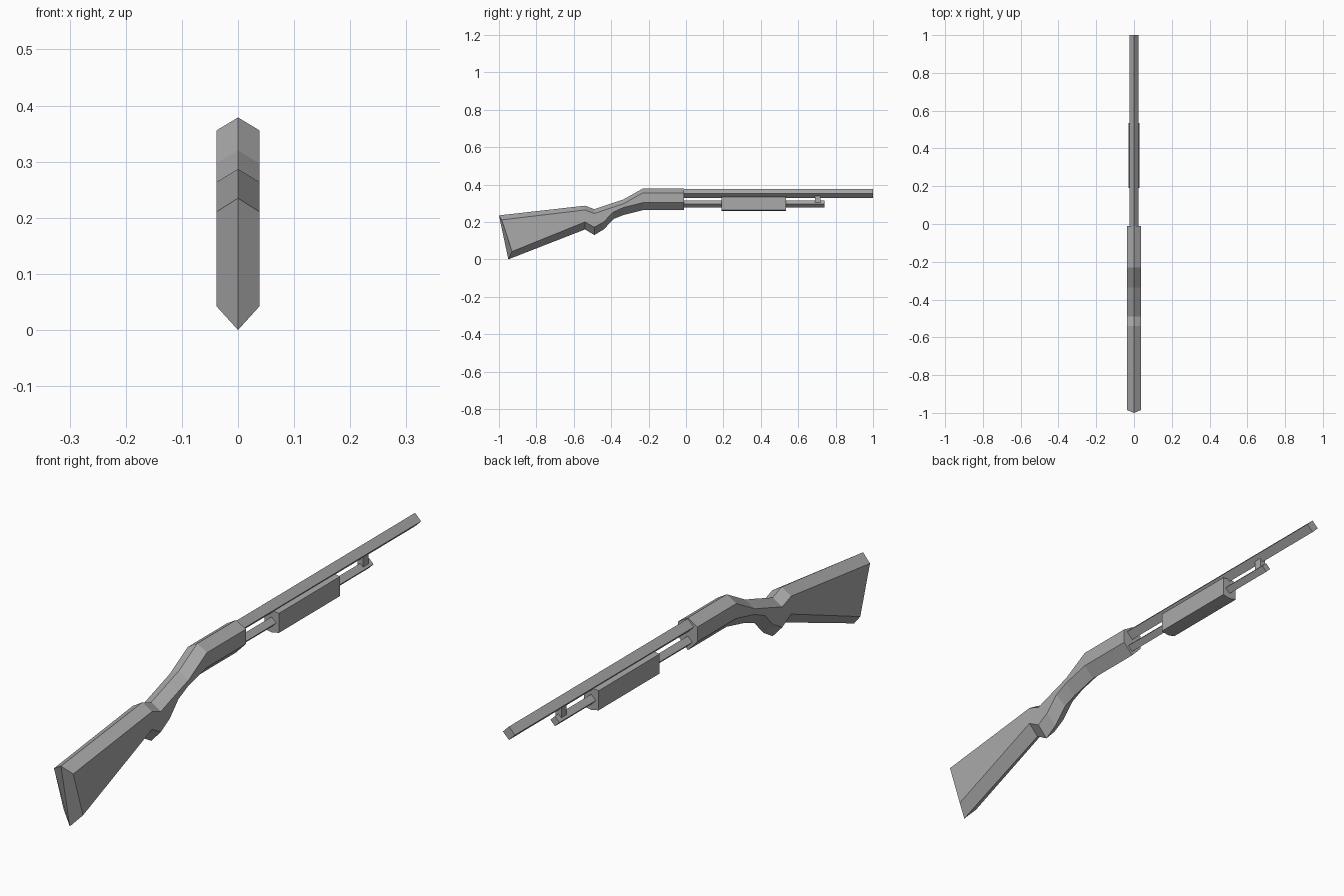
import bpy, bmesh

if "Cube" in bpy.data.objects:
    bpy.data.objects.remove(bpy.data.objects["Cube"])

grey = bpy.data.materials.new("mid grey")
grey.diffuse_color = (0.4, 0.4, 0.4, 1)
grey.use_nodes = True
grey.node_tree.nodes["Principled BSDF"].inputs["Base Color"].default_value = grey.diffuse_color


def loft(name, rings):
    """Skin a list of equal-length rings and close both ends."""
    bm = bmesh.new()
    loops = [[bm.verts.new(p) for p in ring] for ring in rings]
    n = len(loops[0])
    for a, b in zip(loops, loops[1:]):
        for i in range(n):
            j = (i + 1) % n
            bm.faces.new((a[i], a[j], b[j], b[i]))
    for end in (loops[0], loops[-1]):
        if n == 6:      # split six-sided ends along the centre line
            bm.faces.new((end[0], end[1], end[2], end[3]))
            bm.faces.new((end[3], end[4], end[5], end[0]))
        else:
            bm.faces.new(end)
    bmesh.ops.recalc_face_normals(bm, faces=bm.faces)
    mesh = bpy.data.meshes.new(name)
    bm.to_mesh(mesh)
    bm.free()
    mesh.materials.append(grey)
    obj = bpy.data.objects.new(name, mesh)
    bpy.context.collection.objects.link(obj)


def prism(name, section, y0, y1):
    """Extrude an x-z section along y."""
    loft(name, [[(x, y, z) for x, z in section] for y in (y0, y1)])


def hexagon(w, top, top_side, low_side, low):
    return [(0, top), (w, top_side), (w, low_side),
            (0, low), (-w, low_side), (-w, top_side)]


def diamond(r, z):
    return [(0, z + r), (r, z), (0, z - r), (-r, z)]


# Stock and receiver: (y, z) of top ridge, upper side, lower side, bottom ridge
W = 0.038
stations = [
    ((-1.0, 0.235), (-0.985, 0.211), (-0.93, 0.042), (-0.95, 0.0)),
    ((-0.54, 0.287), (-0.54, 0.264), (-0.54, 0.2), (-0.54, 0.16)),
    ((-0.49, 0.268), (-0.49, 0.245), (-0.49, 0.172), (-0.49, 0.13)),
    ((-0.44, 0.285), (-0.44, 0.262), (-0.44, 0.2), (-0.44, 0.16)),
    ((-0.39, 0.302), (-0.39, 0.279), (-0.39, 0.252), (-0.385, 0.217)),
    ((-0.335, 0.32), (-0.335, 0.297), (-0.335, 0.277), (-0.335, 0.237)),
    ((-0.23, 0.379), (-0.23, 0.356), (-0.23, 0.303), (-0.23, 0.263)),
    ((-0.01, 0.379), (-0.01, 0.356), (-0.01, 0.303), (-0.01, 0.263)),
]
loft("stock_and_receiver", [
    [(0, *t), (W, *ts), (W, *ls), (0, *b), (-W, *ls), (-W, *ts)]
    for t, ts, ls, b in stations])

# Barrel and the tube below it
prism("barrel", diamond(0.024, 0.352), -0.015, 1.0)
prism("magazine_tube", diamond(0.018, 0.296), -0.015, 0.74)

# Sliding grip around the tube
prism("pump_grip", hexagon(0.029, 0.338, 0.334, 0.264, 0.258), 0.19, 0.535)

# Small post joining tube and barrel
prism("barrel_post", [(-0.011, 0.303), (0.011, 0.303),
                      (0.011, 0.342), (-0.011, 0.342)], 0.69, 0.72)
